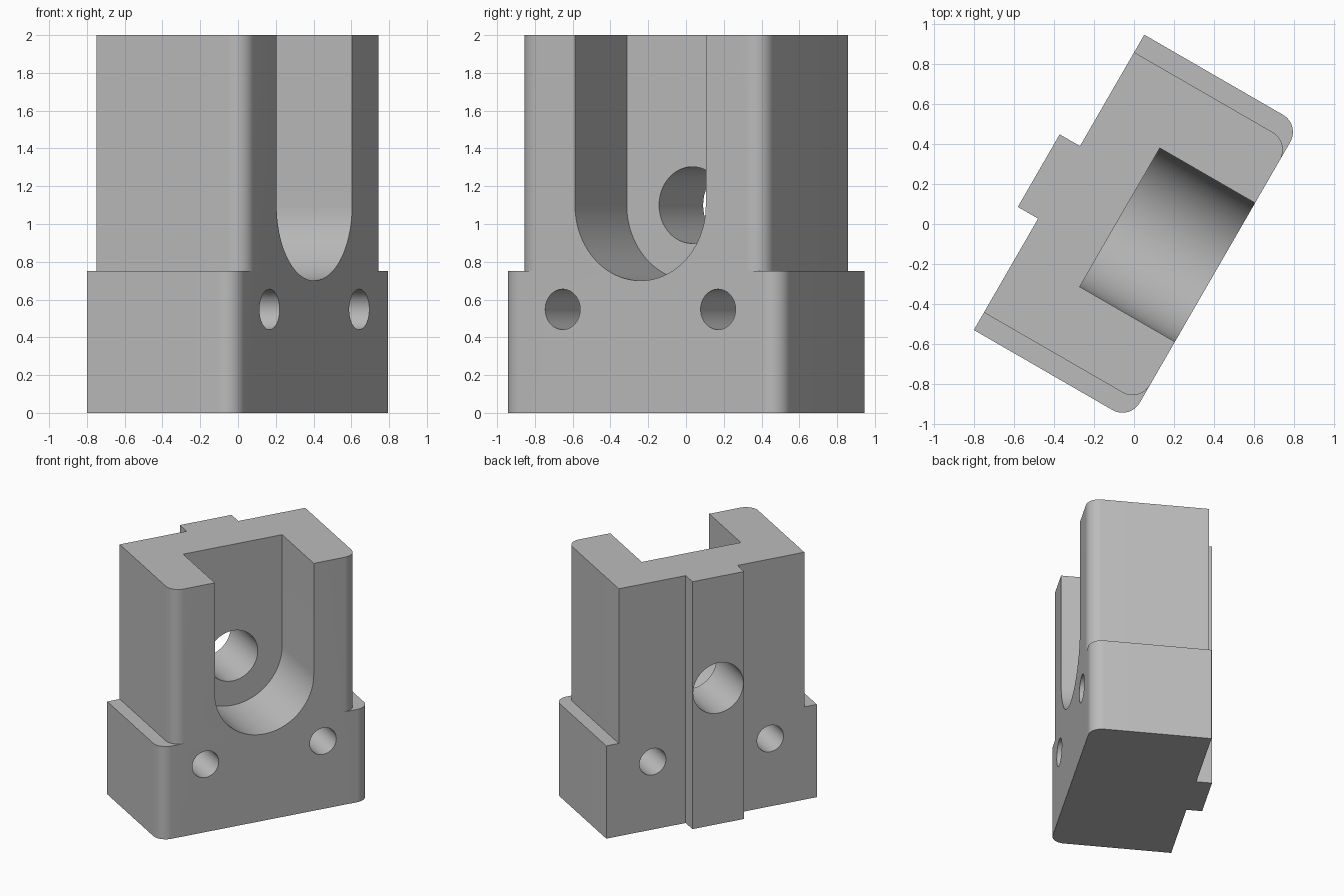
import bpy, bmesh
from math import cos, sin, pi, radians
from mathutils import Matrix, Vector

if "Cube" in bpy.data.objects:
    bpy.data.objects.remove(bpy.data.objects["Cube"])

# Body sizes: x runs from back to front, y along the block
BACK, FRONT, MID = -0.428, 0.471, -0.007
TOP, LEDGE, FILLET = 2.0, 0.75, 0.1

grey = bpy.data.materials.new("light grey")
grey.use_nodes = True
colour = (0.5, 0.5, 0.5, 1)
grey.diffuse_color = colour
grey.node_tree.nodes["Principled BSDF"].inputs["Base Color"].default_value = colour


def arc(cx, cy, r, start, end, steps):
    angles = [radians(start + (end - start) * i / steps) for i in range(steps + 1)]
    return [(cx + r * cos(a), cy + r * sin(a)) for a in angles]


def prism(name, points, offset):
    """Closed solid swept from a polygon along an offset."""
    bm = bmesh.new()
    face = bm.faces.new([bm.verts.new(p) for p in points])
    swept = bmesh.ops.extrude_face_region(bm, geom=[face])["geom"]
    verts = [v for v in swept if isinstance(v, bmesh.types.BMVert)]
    bmesh.ops.translate(bm, verts=verts, vec=Vector(offset))
    bmesh.ops.recalc_face_normals(bm, faces=bm.faces)
    mesh = bpy.data.meshes.new(name)
    bm.to_mesh(mesh)
    bm.free()
    mesh.materials.append(grey)
    obj = bpy.data.objects.new(name, mesh)
    bpy.context.collection.objects.link(obj)
    return obj


def upright(name, outline, height):
    return prism(name, [(x, y, 0) for x, y in outline], (0, 0, height))


def crosswise(name, outline):
    """Cutter running towards the back from beyond the front."""
    return lambda depth_from, depth_to: prism(
        name, [(depth_from, y, z) for y, z in outline], (depth_to - depth_from, 0, 0))


def rounded_outline(half):
    """Rectangle with both front corners rounded."""
    lo, hi, x = MID - half, MID + half, FRONT - FILLET
    return ([(BACK, lo)] + arc(x, lo + FILLET, FILLET, -90, 0, 12)
            + arc(x, hi - FILLET, FILLET, 0, 90, 12) + [(BACK, hi)])


def combine(target, tool, operation):
    mod = target.modifiers.new(operation.lower(), "BOOLEAN")
    mod.operation, mod.solver, mod.object = operation, "EXACT", tool
    bpy.context.view_layer.objects.active = target
    bpy.ops.object.modifier_apply(modifier=mod.name)
    bpy.data.objects.remove(tool)


# Wide foot, narrower upper block and the back key
block = upright("bracket_block", rounded_outline(0.851), LEDGE)
combine(block, upright("upper_block", rounded_outline(0.75), TOP), "UNION")
key = [(-0.545, MID - 0.209), (-0.2, MID - 0.209), (-0.2, MID + 0.209), (-0.545, MID + 0.209)]
combine(block, upright("back_key", key, TOP), "UNION")

# Round-bottomed slot open to the top and front
slot = [(MID + 0.4, TOP + 0.2), (MID - 0.4, TOP + 0.2)] + arc(MID, 1.1, 0.4, 180, 360, 48)
combine(block, crosswise("slot_cutter", slot)(1.0, -0.078), "DIFFERENCE")

# Central bore and the two mounting holes
for y, z, r in ((0, 1.1, 0.203), (-0.475, 0.548, 0.107), (0.475, 0.548, 0.107)):
    circle = arc(MID + y, z, r, 0, 360, 48)[:-1]
    combine(block, crosswise("hole_cutter", circle)(1.0, -1.0), "DIFFERENCE")

# Turn the block to its standing direction
block.data.transform(Matrix.Rotation(-pi / 6, 4, "Z"))
block.select_set(True)
bpy.context.view_layer.objects.active = block
bpy.ops.object.shade_smooth_by_angle(angle=radians(30))
